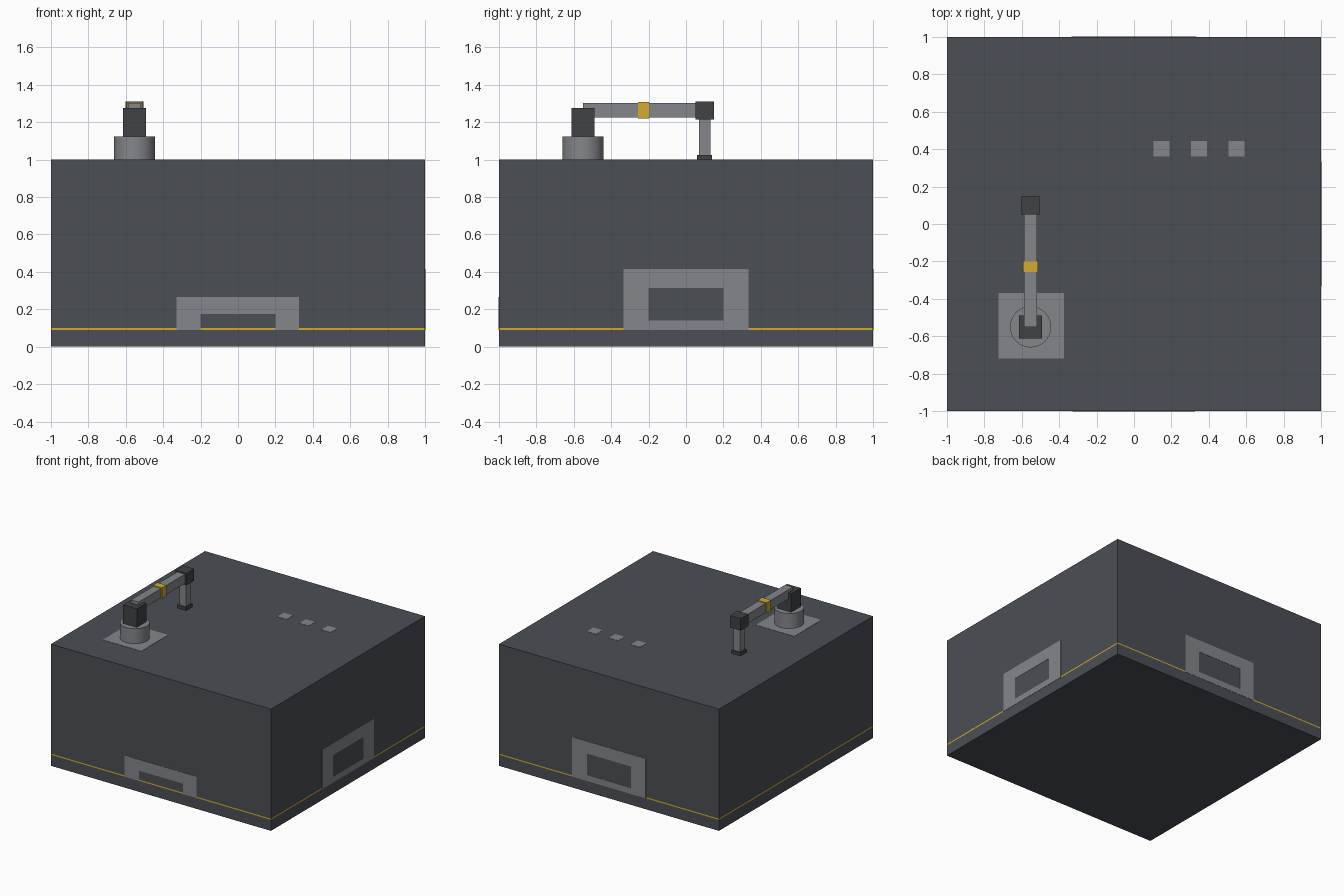
import bpy

if "Cube" in bpy.data.objects:
    bpy.data.objects.remove(bpy.data.objects["Cube"])


def material(name, rgb):
    m = bpy.data.materials.new(name)
    m.diffuse_color = (*rgb, 1)
    m.use_nodes = True
    m.node_tree.nodes["Principled BSDF"].inputs["Base Color"].default_value = m.diffuse_color
    return m


DARK = material("dark_steel", (0.07, 0.077, 0.09))
BLACK = material("joint_dark", (0.05, 0.055, 0.06))
GREY = material("light_steel", (0.23, 0.24, 0.26))
YELLOW = material("safety_yellow", (0.65, 0.4, 0.03))
ORANGE = material("warm_orange", (0.65, 0.17, 0.02))


def box(name, x, y, z, mat):
    """Box from (min, max) ranges on each axis."""
    ranges = (x, y, z)
    bpy.ops.mesh.primitive_cube_add(size=1, location=[(a + b) / 2 for a, b in ranges])
    o = bpy.context.object
    o.scale = [b - a for a, b in ranges]
    bpy.ops.object.transform_apply(location=False, rotation=False, scale=True)
    o.name = name
    o.data.materials.append(mat)
    return o


E = 0.002  # how far flush panels stand proud

# Factory block: plinth, trim line and main body
box("plinth", (-1, 1), (-1, 1), (0, 0.09), DARK)
box("trim_line", (-1, 1), (-1, 1), (0.09, 0.1), YELLOW)
box("main_body", (-1, 1), (-1, 1), (0.1, 1), DARK)


def wall_panel(name, side, u, z, mat, proud=E):
    """Thin panel set in one wall; u is the range along the wall."""
    depth = (1 - 0.05, 1 + proud)
    if side == "front":
        return box(name, u, (-depth[1], -depth[0]), z, mat)
    if side == "back":
        return box(name, u, depth, z, mat)
    return box(name, depth, u, z, mat)


# Front doorway: two posts, a lintel with a warm strip
for label, u in (("left", (-0.33, -0.2)), ("right", (0.2, 0.325))):
    wall_panel(f"door_post_{label}", "front", u, (0.09, 0.265), GREY)
wall_panel("door_lintel", "front", (-0.2, 0.2), (0.175, 0.265), GREY)

# Window-like port frames on the right and back walls
for side in ("right", "back"):
    for label, u in (("a", (-0.335, -0.2)), ("b", (0.2, 0.335))):
        wall_panel(f"{side}_port_side_{label}", side, u, (0.09, 0.415), GREY)
    wall_panel(f"{side}_port_top", side, (-0.2, 0.2), (0.315, 0.415), GREY)
    wall_panel(f"{side}_port_sill", side, (-0.2, 0.2), (0.09, 0.14), GREY)

# Deck: arm mounting plate and three indicator plates
box("arm_mount_plate", (-0.725, -0.375), (-0.72, -0.37), (0.95, 1 + E), GREY)
for i in range(3):
    x = 0.105 + 0.2 * i
    box(f"indicator_plate_{i + 1}", (x, x + 0.085), (0.36, 0.445), (0.95, 1 + E), GREY)

# Robot arm: turntable
bpy.ops.mesh.primitive_cylinder_add(vertices=32, radius=0.11, depth=0.125,
                                    location=(-0.553, -0.55, 1.0625))
turntable = bpy.context.object
turntable.name = "arm_turntable"
turntable.data.materials.append(GREY)
bpy.ops.object.shade_smooth_by_angle()


def arm_part(name, half_x, y, z, mat):
    box(name, (-0.553 - half_x, -0.553 + half_x), y, z, mat)


# Shoulder, boom, band, elbow, forearm and gripper foot
arm_part("arm_shoulder", 0.062, (-0.612, -0.488), (1.125, 1.277), BLACK)
arm_part("arm_boom", 0.035, (-0.55, 0.1), (1.226, 1.302), GREY)
arm_part("arm_band", 0.041, (-0.257, -0.197), (1.221, 1.308), YELLOW)
arm_part("arm_elbow", 0.049, (0.051, 0.149), (1.214, 1.312), BLACK)
arm_part("arm_forearm", 0.03, (0.07, 0.13), (1.02, 1.22), GREY)
arm_part("arm_gripper", 0.04, (0.06, 0.14), (1.0, 1.026), BLACK)
